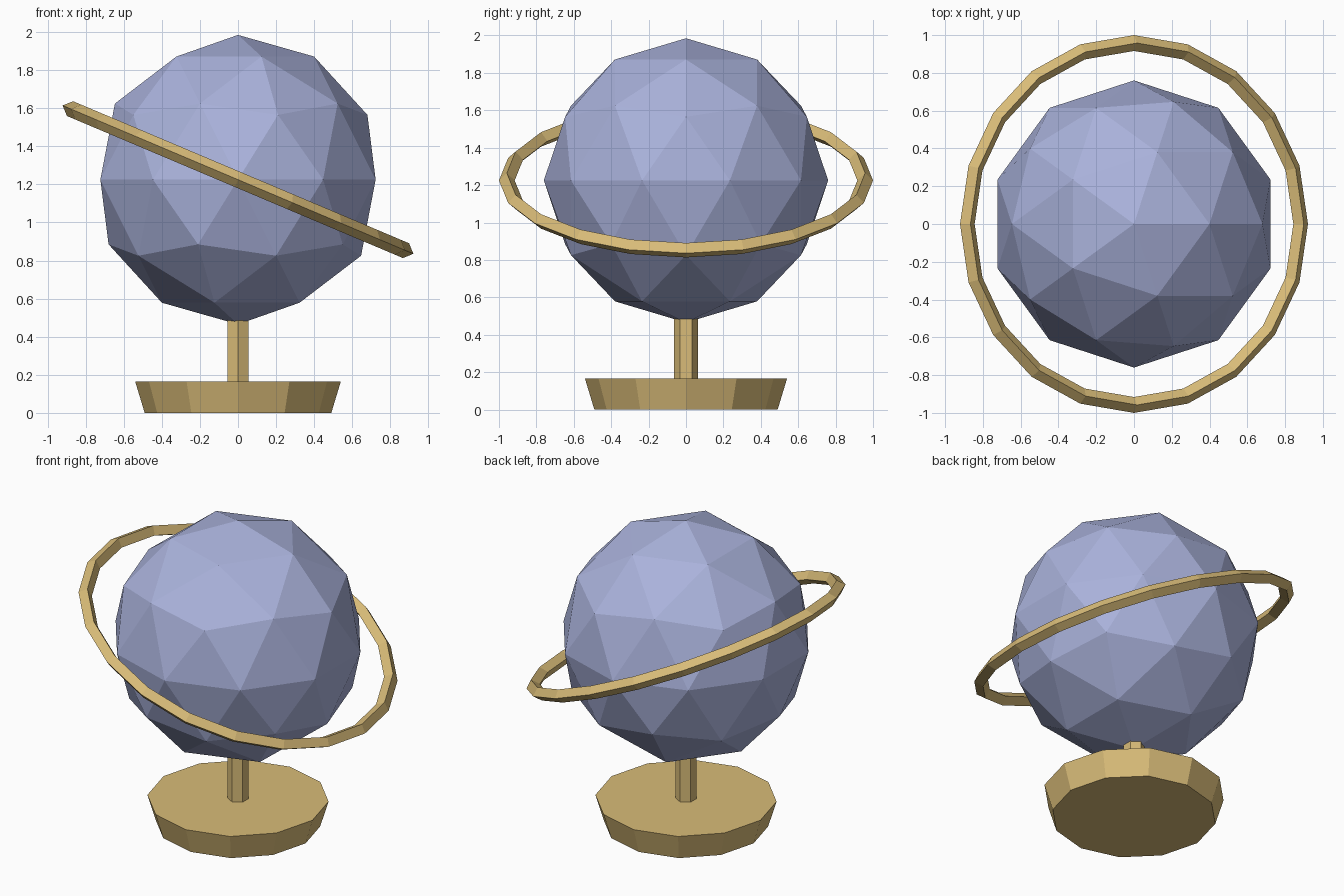
import bpy

if "Cube" in bpy.data.objects:
    bpy.data.objects.remove(bpy.data.objects["Cube"])

GLOBE_Z = 1.225      # height of the globe centre
TILT = 0.4           # ring tilt in radians


def flat_material(name, rgb):
    mat = bpy.data.materials.new(name)
    mat.diffuse_color = (*rgb, 1.0)
    mat.use_nodes = True
    mat.node_tree.nodes["Principled BSDF"].inputs["Base Color"].default_value = mat.diffuse_color
    return mat


def finish(name, mat):
    """Name the newest object and give it one flat colour."""
    obj = bpy.context.active_object
    obj.name = name
    obj.data.name = name
    obj.data.materials.append(mat)
    return obj


blue = flat_material("periwinkle blue", (0.40, 0.445, 0.71))
brass = flat_material("pale brass", (0.69, 0.50, 0.188))

# Base: twelve-sided disc that flares upward
bpy.ops.mesh.primitive_cone_add(vertices=12, radius1=0.49, radius2=0.54,
                                depth=0.165, location=(0, 0, 0.0825))
finish("base", brass)

# Stem: hexagonal post running into the globe
bpy.ops.mesh.primitive_cylinder_add(vertices=6, radius=0.063, depth=0.40,
                                    location=(0, 0, 0.355))
finish("stem", brass)

# Globe: faceted ball
bpy.ops.mesh.primitive_ico_sphere_add(subdivisions=2, radius=0.76,
                                      location=(0, 0, GLOBE_Z))
finish("globe", blue)

# Ring: tilted hoop with a diamond cross-section
bpy.ops.mesh.primitive_torus_add(major_segments=20, minor_segments=4,
                                 major_radius=0.958, minor_radius=0.042,
                                 location=(0, 0, GLOBE_Z),
                                 rotation=(0, TILT, 0))
finish("ring", brass)
